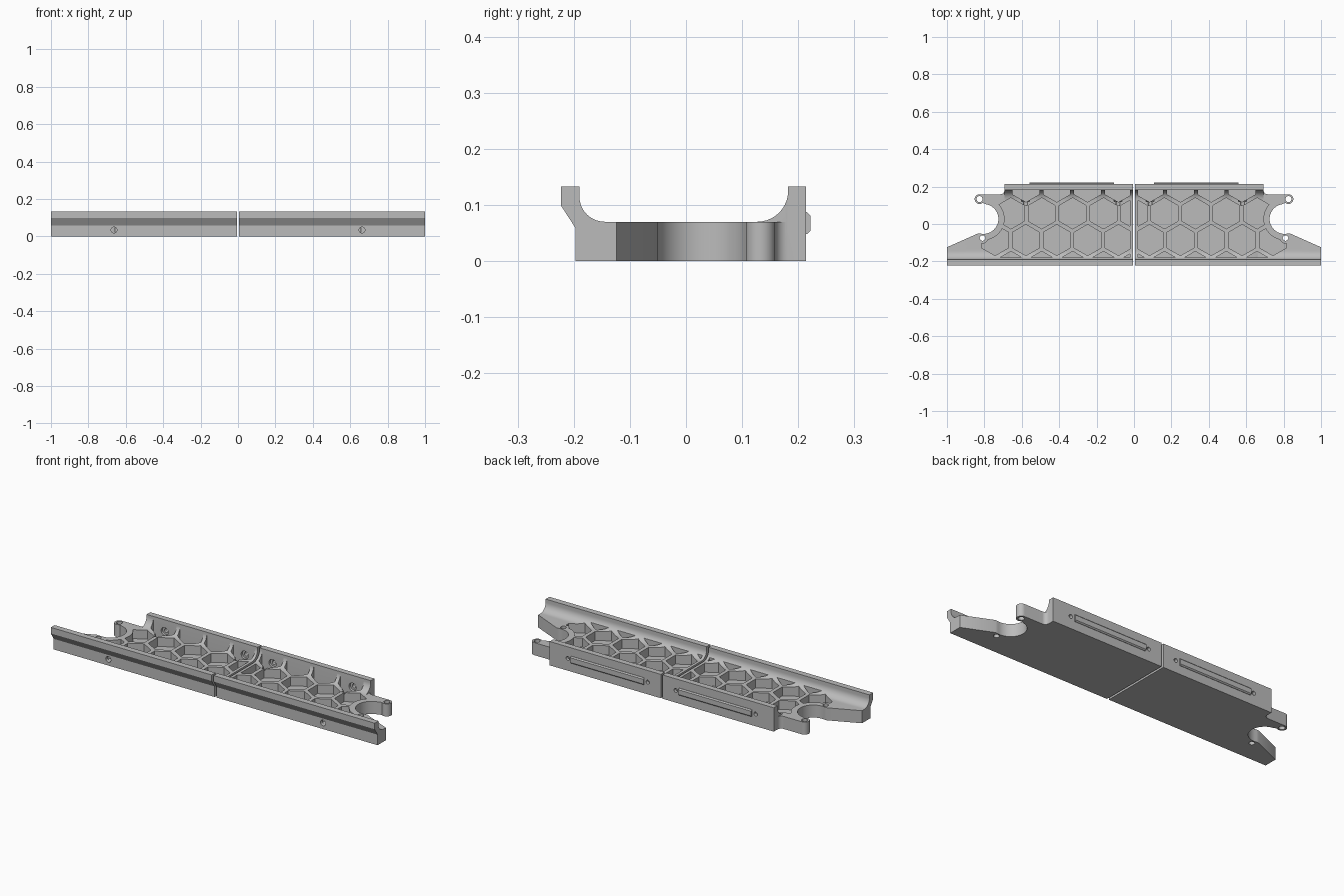
import bpy, bmesh, math
from mathutils import Vector

if "Cube" in bpy.data.objects:
    bpy.data.objects.remove(bpy.data.objects["Cube"])

grey = bpy.data.materials.new("plain grey")
grey.diffuse_color = (0.5, 0.5, 0.5, 1)
grey.use_nodes = True
grey.node_tree.nodes["Principled BSDF"].inputs["Base Color"].default_value = grey.diffuse_color


def arc(cx, cy, r, a0, a1, n):
    """Points on a circle between two angles in degrees."""
    out = []
    for i in range(n + 1):
        a = math.radians(a0 + (a1 - a0) * i / n)
        out.append((cx + r * math.cos(a), cy + r * math.sin(a)))
    return out


def prisms(name, outlines, lo, hi, axis="z"):
    """Extrude closed outlines along an axis into one object."""
    place = {"x": lambda u, v, w: (w, u, v),
             "y": lambda u, v, w: (u, w, v),
             "z": lambda u, v, w: (u, v, w)}[axis]
    bm = bmesh.new()
    for pts in outlines:
        f = bm.faces.new([bm.verts.new(place(u, v, lo)) for u, v in pts])
        top = bmesh.ops.extrude_face_region(bm, geom=[f])["geom"]
        move = Vector(place(0, 0, hi - lo))
        bmesh.ops.translate(bm, vec=move,
                            verts=[g for g in top if isinstance(g, bmesh.types.BMVert)])
    bmesh.ops.recalc_face_normals(bm, faces=bm.faces)
    me = bpy.data.meshes.new(name)
    bm.to_mesh(me)
    bm.free()
    ob = bpy.data.objects.new(name, me)
    bpy.context.collection.objects.link(ob)
    me.materials.append(grey)
    return ob


def apply_modifier(ob, mod):
    bpy.context.view_layer.objects.active = ob
    bpy.ops.object.modifier_apply(modifier=mod.name)


def combine(ob, tool, op):
    """Boolean, then discard the tool."""
    mod = ob.modifiers.new("cut", "BOOLEAN")
    mod.operation, mod.solver, mod.object = op, "EXACT", tool
    apply_modifier(ob, mod)
    bpy.data.objects.remove(tool)


def box(x0, x1, y0, y1):
    return [(x0, y0), (x1, y0), (x1, y1), (x0, y1)]


def disc(x, y, r, n=24):
    return arc(x, y, r, 0, 360 * (n - 1) / n, n - 1)


DECK, RIM = 0.07, 0.133
INNER, OUTER = 0.006, 1.0

# Tray cross-section: front lip, deck and back wall with fillets
section = [(-0.197, 0), (0.214, 0), (0.214, RIM), (0.182, RIM)]
section += arc(0.127, DECK + 0.055, 0.055, 0, -90, 10)
section += arc(-0.145, DECK + 0.045, 0.045, -90, -180, 10)
section += [(-0.19, RIM), (-0.223, RIM), (-0.223, 0.099), (-0.197, 0.059)]
tray = prisms("honeycomb_tray", [section], INNER, OUTER, "x")

# Plan outline: tapered rail end, round bite and mounting ear
BITE = (0.805, 0.027)
EAR = (0.826, 0.133)
HOLE = (0.81, -0.075)
plan = [(INNER - 0.02, -0.3), (OUTER + 0.02, -0.3), (OUTER + 0.02, -0.133), (0.835, -0.051)]
plan += arc(*BITE, 0.08, -80, -260, 24)
plan += arc(*EAR, 0.026, 230, 450, 16)
plan += arc(0.715, 0.182, 0.023, 270, 180, 6)
plan += [(0.692, 0.3), (INNER - 0.02, 0.3)]
combine(tray, prisms("plan", [plan], -0.1, 0.3), "INTERSECT")
combine(tray, prisms("ear_trim", [box(0.6925, 0.9, 0.1, 0.3)], DECK, 0.3), "DIFFERENCE")

# Hexagonal pockets in staggered rows, kept clear of the rim and hole boss
PITCH, HEX_R, FLOOR = 0.165, 0.083, 0.02
hexes = []
for y, x0, count in ((0.2, 0.083, 4), (0.057, -0.002, 5), (-0.086, 0.083, 5), (-0.229, -0.002, 5)):
    for k in range(count):
        hexes.append(arc(x0 + k * PITCH, y, HEX_R, 30, 330, 5))
pockets = prisms("pockets", hexes, FLOOR, 0.3)
combine(pockets, prisms("limits", [box(0.022, 0.83, -0.178, 0.1815)], -0.1, 0.4), "INTERSECT")
combine(pockets, prisms("bite_rim", [disc(*BITE, 0.113, 64)], -0.1, 0.4), "DIFFERENCE")
combine(pockets, prisms("hole_boss", [disc(*HOLE, 0.03)], -0.1, 0.4), "DIFFERENCE")
combine(tray, pockets, "DIFFERENCE")

# Vertical mounting holes
combine(tray, prisms("ear_holes", [disc(*EAR, 0.016), disc(*HOLE, 0.015)], -0.1, 0.3), "DIFFERENCE")

# Screw hole in the front face
combine(tray, prisms("front_hole", [disc(0.663, 0.034, 0.016)], -0.3, -0.15, "y"), "DIFFERENCE")

# Screw holes through the back wall, counterbored inside
for r, y0, y1 in ((0.011, 0.1, 0.3), (0.022, 0.12, 0.195)):
    holes = [disc(x, 0.068, r) for x in (0.086, 0.58)]
    combine(tray, prisms("wall_holes", holes, y0, y1, "y"), "DIFFERENCE")

# Raised chamfered strip on the back
strip = prisms("back_strip", [[(0.212, 0.048), (0.216, 0.048), (0.222, 0.054),
                               (0.222, 0.081), (0.216, 0.087), (0.212, 0.087)]],
               0.108, 0.558, "x")

# Mirror both parts to the left half and shade
for ob in (tray, strip):
    mod = ob.modifiers.new("mirror", "MIRROR")
    mod.use_mirror_merge = False
    apply_modifier(ob, mod)
    bpy.ops.object.select_all(action="DESELECT")
    ob.select_set(True)
    bpy.context.view_layer.objects.active = ob
    bpy.ops.object.shade_smooth_by_angle(angle=math.radians(30))
